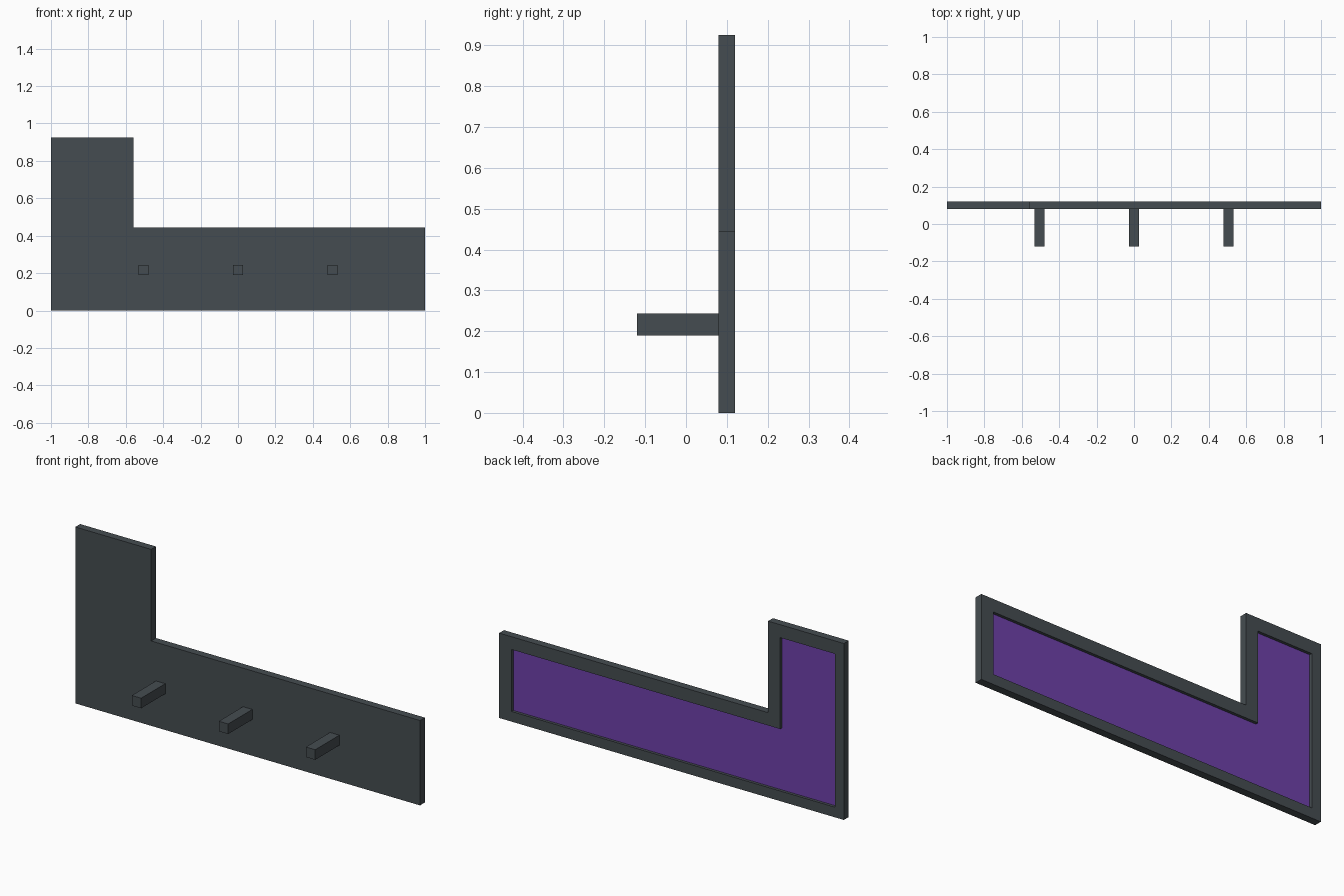
import bpy, bmesh

if "Cube" in bpy.data.objects:
    bpy.data.objects.remove(bpy.data.objects["Cube"])

FRONT, BACK, FLOOR, INLAY = 0.08, 0.12, 0.098, 0.105


def material(name, color):
    m = bpy.data.materials.new(name)
    m.diffuse_color = (*color, 1)
    m.use_nodes = True
    m.node_tree.nodes["Principled BSDF"].inputs["Base Color"].default_value = m.diffuse_color
    return m


def finish(name, bm, mat):
    bmesh.ops.recalc_face_normals(bm, faces=bm.faces)
    me = bpy.data.meshes.new(name)
    bm.to_mesh(me)
    bm.free()
    me.materials.append(mat)
    ob = bpy.data.objects.new(name, me)
    bpy.context.collection.objects.link(ob)
    return ob


def loft(name, rings, mat):
    """Join (profile, y) rings with quads and cap both ends."""
    bm = bmesh.new()
    loops = [[bm.verts.new((x, y, z)) for x, z in prof] for prof, y in rings]
    n = len(loops[0])
    for a, b in zip(loops, loops[1:]):
        for i in range(n):
            j = (i + 1) % n
            bm.faces.new((a[i], a[j], b[j], b[i]))
    bm.faces.new(loops[0])
    bm.faces.new(loops[-1])
    return finish(name, bm, mat)


def l_shape(x0, x1, step_x, z0, step_z, z1):
    return [(x0, z0), (x1, z0), (x1, step_z), (step_x, step_z), (step_x, z1), (x0, z1)]


dark = material("dark_grey", (0.06, 0.073, 0.082))
purple = material("purple", (0.155, 0.053, 0.40))

# L-shaped board with a shallow recess in its back
outer = l_shape(-1.0, 1.0, -0.56, 0.0, 0.445, 0.925)
inner = l_shape(-0.947, 0.927, -0.63, 0.053, 0.378, 0.857)
loft("board", [(outer, FRONT), (outer, BACK), (inner, BACK), (inner, FLOOR)], dark)

# Coloured inlay lying in the recess
loft("back_inlay", [(inner, FLOOR), (inner, INLAY)], purple)

# Three square pegs on the front
for side, x in (("left", -0.505), ("middle", 0.0), ("right", 0.505)):
    h = 0.027
    square = [(x - h, 0.19), (x + h, 0.19), (x + h, 0.243), (x - h, 0.243)]
    loft(f"{side}_peg", [(square, -0.12), (square, FRONT)], dark)
